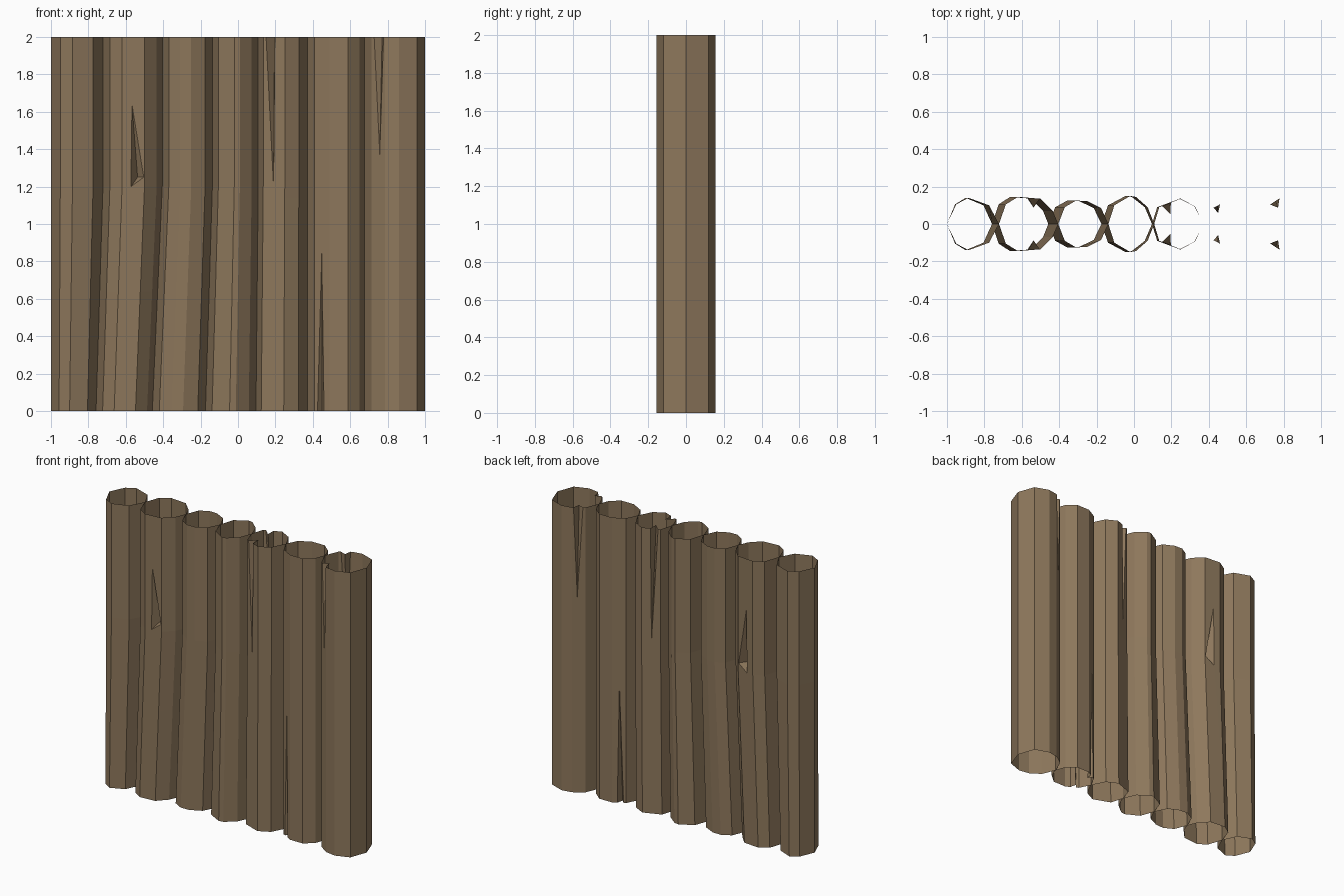
import bpy, bmesh

if "Cube" in bpy.data.objects:
    bpy.data.objects.remove(bpy.data.objects["Cube"])

wood = bpy.data.materials.new("weathered_brown_wood")
wood.diffuse_color = (0.27, 0.187, 0.107, 1)
wood.use_nodes = True
wood.node_tree.nodes["Principled BSDF"].inputs["Base Color"].default_value = wood.diffuse_color

BEND_Z = 1.2


def lean(x, z, x0, x1, bottom):
    """Sideways drift: straight above the bend, leaning towards the foot below."""
    t = (x - x0) / (x1 - x0)
    drift = bottom[0] + (bottom[1] - bottom[0]) * t
    return x + drift * max(0.0, 1 - z / BEND_Z)


def make_log(name, half, bottom=(0, 0), crack=None):
    """Open faceted tube. half = (x, y) points of one side, left to right, mirrored in y.
    crack = (segment, {z: (left, right, deep_x, depth)}) splits a facet into a V groove."""
    x0, x1 = half[0][0], half[-1][0]
    levels = {0.0, BEND_Z, 2.0}
    if crack:
        levels |= set(crack[1])
    bm = bmesh.new()
    rings = []
    for z in sorted(levels):
        pts = [(lean(x, z, x0, x1, bottom), y) for x, y in half]
        if crack:
            seg, cuts = crack
            (ax, ay), (bx, by) = pts[seg], pts[seg + 1]
            if z in cuts:
                l, r, d, depth = cuts[z]
            else:  # closed part of the crack follows the nearest tip
                tip = min(cuts, key=lambda k: abs(k - z))
                l = r = d = cuts[tip][0]
                depth = 0
            on = lambda x: ay + (by - ay) * (x - ax) / (bx - ax)
            pts[seg + 1:seg + 1] = [(l, on(l)), (d, on(d) - depth), (r, on(r))]
        ring = [(x, -y) for x, y in pts] + [(x, y) for x, y in reversed(pts[1:-1])]
        rings.append([bm.verts.new((x, y, z)) for x, y in ring])
    for low, high in zip(rings, rings[1:]):
        n = len(low)
        for i in range(n):
            j = (i + 1) % n
            bm.faces.new((low[i], low[j], high[j], high[i]))
    bmesh.ops.remove_doubles(bm, verts=bm.verts, dist=0.0005)
    bmesh.ops.recalc_face_normals(bm, faces=bm.faces)
    mesh = bpy.data.meshes.new(name)
    bm.to_mesh(mesh)
    bm.free()
    mesh.materials.append(wood)
    bpy.context.collection.objects.link(bpy.data.objects.new(name, mesh))


# Palisade logs from left to right
make_log("log_1", [(-1, 0), (-.95, .105), (-.885, .14), (-.775, .10), (-.722, 0)], (0, -.037))

make_log("log_2", [(-.722, 0), (-.685, .105), (-.62, .145), (-.50, .135), (-.435, .07), (-.405, 0)],
         (-.037, -.053),
         (2, {1.64: (-.567, -.567, -.567, 0), 1.25: (-.572, -.504, -.537, .05),
              .64: (-.615, -.615, -.615, 0)}))

make_log("log_3", [(-.405, 0), (-.37, .09), (-.31, .125), (-.25, .123), (-.176, .085), (-.137, 0)],
         (-.053, -.037))

make_log("log_4", [(-.137, 0), (-.105, .10), (-.02, .15), (.01, .145), (.073, .09), (.108, 0)],
         (-.037, -.012))

make_log("log_5", [(.108, 0), (.135, .09), (.25, .135), (.325, .095), (.372, 0)], (-.012, 0),
         (1, {2.0: (.15, .197, .195, .06), 1.14: (.19, .19, .19, 0)}))

make_log("log_6", [(.372, 0), (.41, .078), (.49, .122), (.588, .122), (.65, .07), (.675, 0)], (0, 0),
         (1, {0.0: (.425, .46, .45, .04), .85: (.448, .448, .448, 0)}))

make_log("log_7", [(.675, 0), (.715, .095), (.785, .142), (.86, .155), (.957, .12), (1, 0)], (0, 0),
         (1, {2.0: (.728, .778, .77, .045), 1.37: (.758, .758, .758, 0)}))
